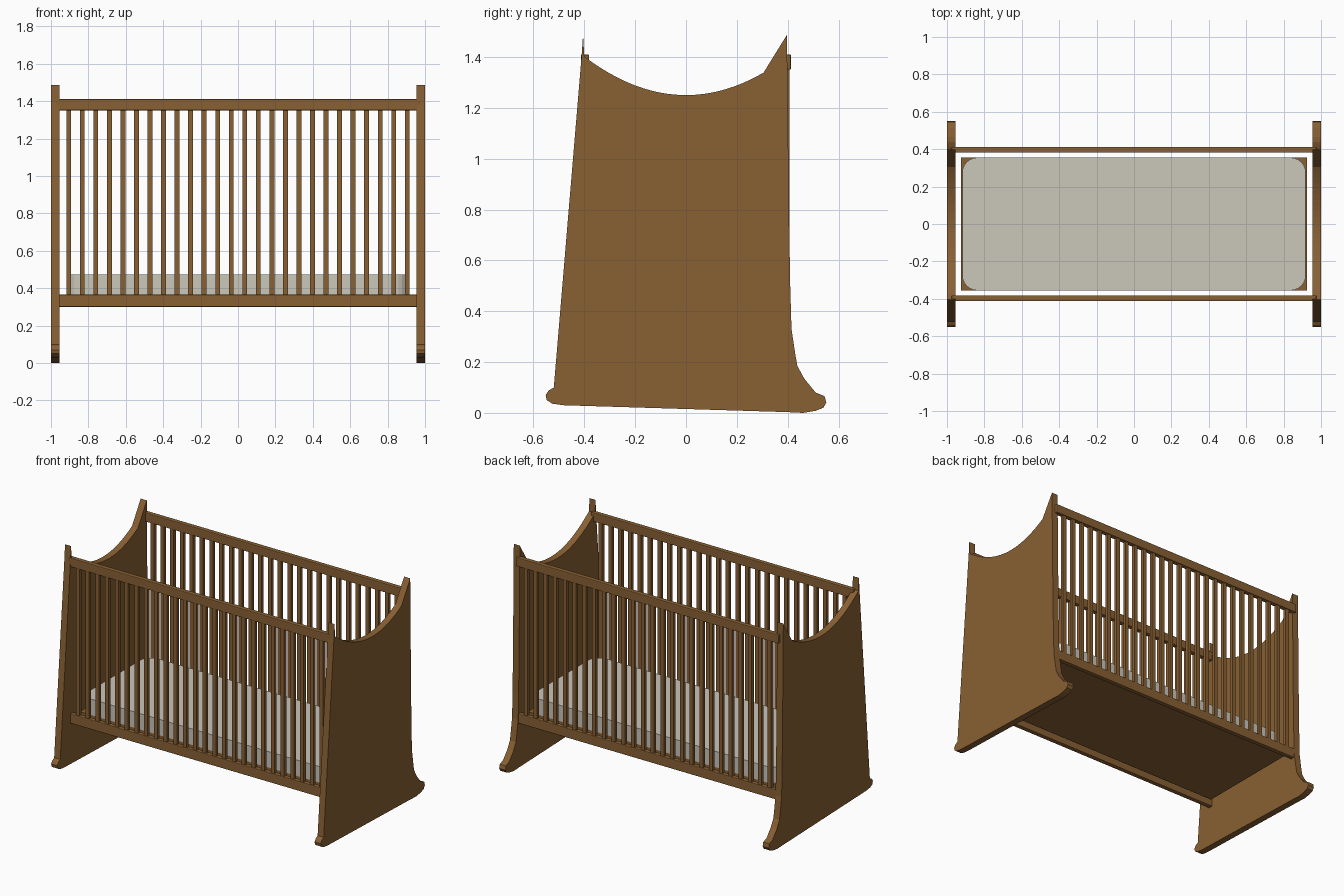
import bpy
import bmesh
from math import cos, sin, pi

cube = bpy.data.objects.get("Cube")
if cube:
    bpy.data.objects.remove(cube)


def material(name, rgb):
    m = bpy.data.materials.new(name)
    m.use_nodes = True
    m.diffuse_color = (*rgb, 1)
    m.node_tree.nodes["Principled BSDF"].inputs["Base Color"].default_value = (*rgb, 1)
    return m


WOOD = material("brown wood", (0.25, 0.117, 0.033))
CLOTH = material("off white cloth", (0.6, 0.57, 0.5))


def finish(bm, name, mat):
    bmesh.ops.recalc_face_normals(bm, faces=bm.faces)
    mesh = bpy.data.meshes.new(name)
    bm.to_mesh(mesh)
    bm.free()
    mesh.materials.append(mat)
    obj = bpy.data.objects.new(name, mesh)
    bpy.context.scene.collection.objects.link(obj)
    return obj


def add_box(bm, lo, hi):
    made = bmesh.ops.create_cube(bm, size=1)["verts"]
    for v in made:
        v.co = [(a + b) / 2 + c * (b - a) for a, b, c in zip(lo, hi, v.co)]


def prism(name, points, offset, mat):
    """Extrude a closed outline of 3D points along an offset."""
    bm = bmesh.new()
    face = bm.faces.new([bm.verts.new(p) for p in points])
    made = bmesh.ops.extrude_face_region(bm, geom=[face], use_keep_orig=True)["geom"]
    bmesh.ops.translate(bm, vec=offset, verts=[v for v in made if isinstance(v, bmesh.types.BMVert)])
    return finish(bm, name, mat)


# End panels: feet, flared back edge, scooped top with pointed horns
arch = [(y, 1.25 + 0.95 * y * y) for y in [0.305 - 0.705 * i / 24 for i in range(25)]]
outline = [
    (-0.52, 0.10), (-0.54, 0.088), (-0.552, 0.07), (-0.548, 0.05), (-0.525, 0.036), (-0.48, 0.03),
    (0.40, 0.003), (0.46, 0.0), (0.51, 0.008), (0.54, 0.02), (0.552, 0.04), (0.545, 0.066), (0.51, 0.08),
    (0.465, 0.135), (0.438, 0.185), (0.43, 0.23), (0.415, 0.33), (0.41, 0.5), (0.405, 0.8), (0.397, 1.487),
] + arch + [(-0.405, 1.487), (-0.411, 1.40)]
for name, x in (("left_end_panel", 0.955), ("right_end_panel", -1.0)):
    prism(name, [(x, y, z) for y, z in outline], (0.045, 0, 0), WOOD)

# Side rails and slats
for side, s in (("front", -1), ("back", 1)):
    for part, z0, z1 in (("top_rail", 1.35, 1.41), ("bottom_rail", 0.30, 0.365)):
        bm = bmesh.new()
        add_box(bm, (-0.975, s * 0.397 - 0.016, z0), (0.975, s * 0.397 + 0.016, z1))
        rail = finish(bm, f"{side}_{part}", WOOD)
        bevel = rail.modifiers.new("soft edges", "BEVEL")
        bevel.width = 0.005
        bevel.segments = 2

    bm = bmesh.new()
    for i in range(26):
        x = -0.905 + i * 1.81 / 25
        add_box(bm, (x - 0.013, s * 0.397 - 0.011, 0.36), (x + 0.013, s * 0.397 + 0.011, 1.355))
    finish(bm, f"{side}_slats", WOOD)

# Bed board under the mattress
bm = bmesh.new()
add_box(bm, (-0.925, -0.355, 0.325), (0.925, 0.355, 0.365))
finish(bm, "bed_board", WOOD)

# Mattress with rounded corners
R = 0.08
corners = []
for k, (sx, sy) in enumerate(((1, 1), (-1, 1), (-1, -1), (1, -1))):
    for i in range(7):
        a = k * pi / 2 + i * pi / 12
        corners.append((sx * (0.918 - R) + R * cos(a), sy * (0.355 - R) + R * sin(a), 0.365))
prism("mattress", corners, (0, 0, 0.107), CLOTH)
